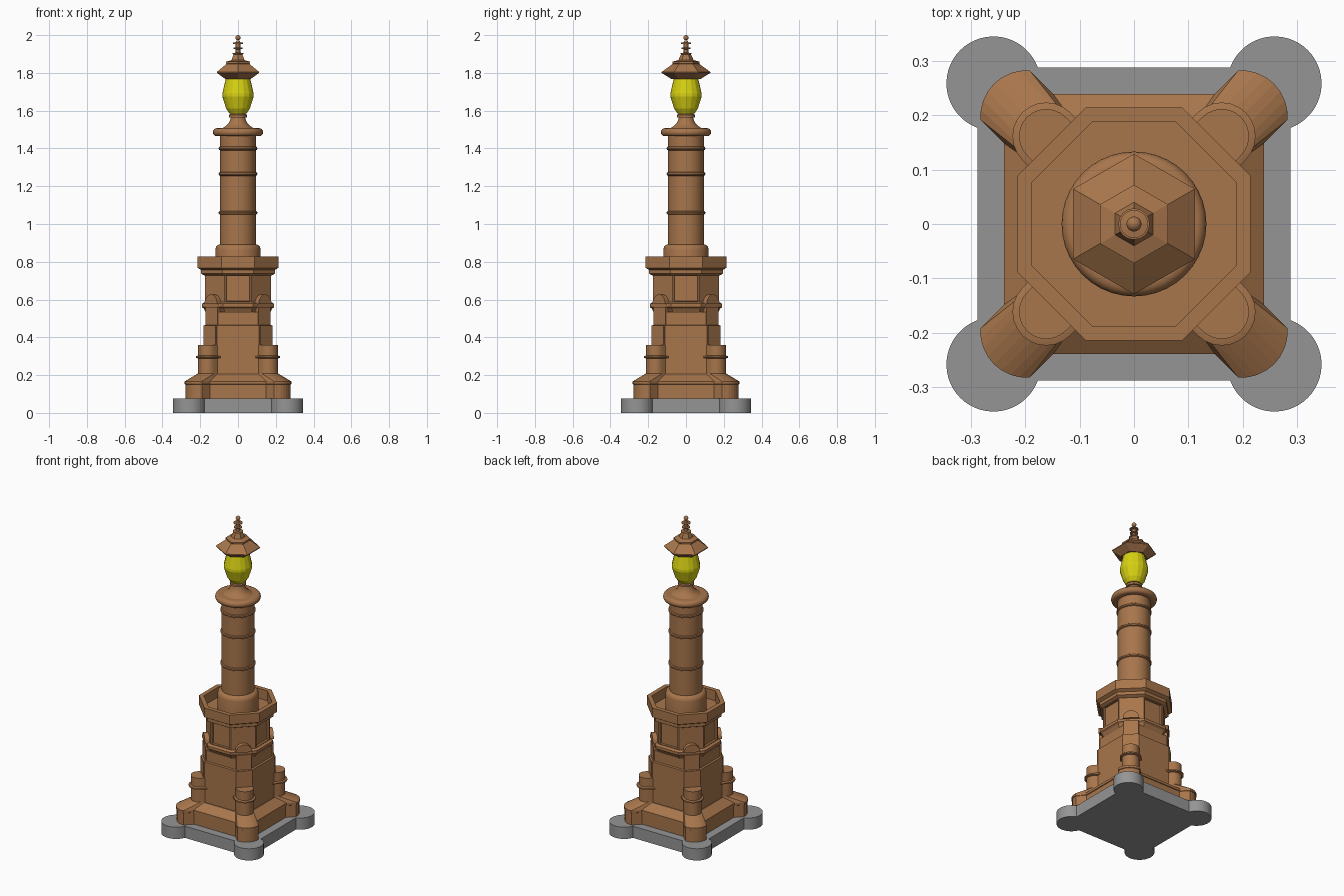
import bpy, bmesh, math
from mathutils import Matrix, Vector

if "Cube" in bpy.data.objects:
    bpy.data.objects.remove(bpy.data.objects["Cube"])


def material(name, rgb):
    m = bpy.data.materials.new(name)
    m.diffuse_color = (*rgb, 1)
    m.use_nodes = True
    m.node_tree.nodes["Principled BSDF"].inputs["Base Color"].default_value = m.diffuse_color
    return m


BROWN = material("brown stone", (0.39, 0.18, 0.072))
GREY = material("grey stone", (0.30, 0.30, 0.30))
YELLOW = material("yellow glass", (0.68, 0.64, 0.006))


def finish(bm, name, mat, smooth=False):
    bmesh.ops.recalc_face_normals(bm, faces=bm.faces[:])
    me = bpy.data.meshes.new(name)
    bm.to_mesh(me)
    bm.free()
    ob = bpy.data.objects.new(name, me)
    bpy.context.collection.objects.link(ob)
    me.materials.append(mat)
    if smooth:
        bpy.ops.object.select_all(action='DESELECT')
        ob.select_set(True)
        bpy.context.view_layer.objects.active = ob
        bpy.ops.object.shade_smooth_by_angle(angle=math.radians(35))
    return ob


def add_loft(bm, rings, matrix=Matrix()):
    """Skin a stack of equal-length rings and cap both ends."""
    loops = [[bm.verts.new(matrix @ Vector(p)) for p in r] for r in rings]
    n = len(loops[0])
    for a, b in zip(loops, loops[1:]):
        for i in range(n):
            j = (i + 1) % n
            bm.faces.new((a[i], a[j], b[j], b[i]))
    bm.faces.new(loops[0][::-1])
    bm.faces.new(loops[-1])


def circle(r, z, n, phase=0.0):
    return [(r * math.cos(phase + math.tau * i / n),
             r * math.sin(phase + math.tau * i / n), z) for i in range(n)]


def lathe(name, profile, n, mat, phase=0.0, smooth=False):
    bm = bmesh.new()
    add_loft(bm, [circle(r, z, n, phase) for r, z in profile])
    return finish(bm, name, mat, smooth)


def octagon(h, z):
    return circle(h / math.cos(math.pi / 8), z, 8, math.pi / 8)


def chamfered(h, e, z):
    """Square of half width h, with flats ending at +-e."""
    return [(h, -e, z), (h, e, z), (e, h, z), (-e, h, z),
            (-h, e, z), (-h, -e, z), (-e, -h, z), (e, -h, z)]


def round_end(c, r, w, z, n=8):
    """Bar along +x from the core, closed by an arc about x = c."""
    a = math.asin(min(1, w / r))
    arc = [(c + r * math.cos(-a + 2 * a * i / n),
            r * math.sin(-a + 2 * a * i / n), z) for i in range(n + 1)]
    return [(0.12, -w, z)] + arc + [(0.12, w, z)]


DIAGONALS = [Matrix.Rotation(math.radians(45 + 90 * k), 4, 'Z') for k in range(4)]

# grey foundation: outline of a square with a round lobe on each corner
C, R, H = 0.258, 0.0865, 0.287
reach = math.sqrt(R * R - (H - C) ** 2)
a0 = -math.pi / 2 - math.atan2(H - C, reach) + math.pi / 2
a0 = math.atan2(-reach, H - C)
a1 = math.atan2(H - C, -reach)
a1 = a1 if a1 > a0 else a1 + math.tau
outline = []
for k in range(4):
    turn = Matrix.Rotation(math.pi / 2 * k, 2)
    for i in range(33):
        t = a0 + (a1 - a0) * i / 32
        outline.append(turn @ Vector((C + R * math.cos(t), C + R * math.sin(t))))
bm = bmesh.new()
add_loft(bm, [[(p.x, p.y, z) for p in outline] for z in (0, 0.075)])
finish(bm, "foundation", GREY, True)

# square plinth with sloped top
bm = bmesh.new()
add_loft(bm, [chamfered(h, h - 0.06, z) for h, z in
              ((0.235, 0.075), (0.235, 0.15), (0.239, 0.152), (0.239, 0.167), (0.185, 0.205))])
finish(bm, "plinth", BROWN)

# main body, stepping in and ending in a cornice
bm = bmesh.new()
add_loft(bm, [chamfered(h, h * 0.62, z) for h, z in
              ((0.18, 0.19), (0.18, 0.463), (0.169, 0.466), (0.169, 0.535))])
finish(bm, "body", BROWN)
bm = bmesh.new()
add_loft(bm, [octagon(h, z) for h, z in
              ((0.169, 0.53), (0.182, 0.553), (0.191, 0.56), (0.191, 0.578), (0.176, 0.586))])
finish(bm, "cornice", BROWN)

# panelled drum: sunk panels on the four main faces
bm = bmesh.new()
add_loft(bm, [octagon(0.175, z) for z in (0.58, 0.735)])
bmesh.ops.recalc_face_normals(bm, faces=bm.faces[:])
sides = [f for f in bm.faces if max(abs(f.normal.x), abs(f.normal.y)) > 0.95]
bmesh.ops.inset_individual(bm, faces=sides, thickness=0.014, depth=0)
bmesh.ops.inset_individual(bm, faces=sides, thickness=0.002, depth=-0.012)
finish(bm, "panelled_drum", BROWN)

# parapet: flared underside, upright wall and hollow top
bm = bmesh.new()
add_loft(bm, [octagon(h, z) for h, z in
              ((0.178, 0.728), (0.195, 0.737), (0.195, 0.757), (0.214, 0.768),
               (0.214, 0.828), (0.187, 0.828), (0.187, 0.765))])
finish(bm, "parapet", BROWN)

# corner buttresses: flared foot, round tower with ring, pilaster, rounded cap
bm = bmesh.new()
for m in DIAGONALS:
    add_loft(bm, [round_end(*s) for s in
                  ((0.277, 0.083, 0.062, 0.075), (0.277, 0.083, 0.062, 0.15),
                   (0.279, 0.085, 0.064, 0.152), (0.279, 0.085, 0.064, 0.167),
                   (0.228, 0.052, 0.0519, 0.208))], m)
finish(bm, "buttress_feet", BROWN)
bm = bmesh.new()
for m in DIAGONALS:
    add_loft(bm, [round_end(0.228, r, r, z, 12) for r, z in ((0.05, 0.2), (0.05, 0.36))], m)
    add_loft(bm, [round_end(0.228, r, r, z, 12) for r, z in
                  ((0.05, 0.288), (0.062, 0.292), (0.062, 0.3), (0.05, 0.304))], m)
finish(bm, "buttress_towers", BROWN, True)
bm = bmesh.new()
for m in DIAGONALS:
    for u, w, z0, z1 in ((0.212, 0.045, 0.35, 0.463), (0.2, 0.045, 0.46, 0.56)):
        add_loft(bm, [[(0.12, -w, z), (u, -w, z), (u, w, z), (0.12, w, z)]
                      for z in (z0, z1)], m)
finish(bm, "pilasters", BROWN)
bm = bmesh.new()
for m in DIAGONALS:
    add_loft(bm, [[(u, 0.048 * math.cos(math.pi * i / 12),
                    0.577 + 0.05 * math.sin(math.pi * i / 12)) for i in range(13)]
                  for u in (0.13, 0.203)], m)
finish(bm, "rounded_caps", BROWN, True)

# column with its base drum, bands and capital
lathe("column_base", [(0.12, 0.76), (0.12, 0.865), (0.116, 0.88), (0.105, 0.89), (0.095, 0.892)],
      40, BROWN, smooth=True)
lathe("column", [(0.095, 0.88), (0.095, 1.48)], 40, BROWN, smooth=True)
for i, z in enumerate((1.06, 1.265, 1.4)):
    lathe(f"column_band_{i + 1}", [(0.09, z - 0.011)] + [
        (0.094 + 0.009 * math.cos(t), z + 0.01 * math.sin(t))
        for t in (-1.4, -0.7, 0, 0.7, 1.4)] + [(0.09, z + 0.011)], 40, BROWN, smooth=True)
rim = [(0.113 + 0.02 * math.cos(t), 1.486 + 0.021 * math.sin(t))
       for t in [-math.pi / 2 + math.pi * i / 8 for i in range(9)]]
lathe("capital", [(0.09, 1.465)] + rim + [(0.085, 1.507)], 40, BROWN, smooth=True)
lathe("lamp_stem", [(0.088, 1.505), (0.065, 1.518), (0.05, 1.533), (0.042, 1.55), (0.038, 1.563),
                    (0.047, 1.565), (0.047, 1.578), (0.04, 1.583), (0.04, 1.593)],
      32, BROWN, smooth=True)

# yellow lantern glass
lathe("lantern_glass", [(0.045, 1.585), (0.063, 1.612), (0.083, 1.675), (0.083, 1.69),
                        (0.066, 1.765), (0.066, 1.79)], 16, YELLOW)

# hexagonal roof with little upper roof
lathe("lantern_roof", [(0.078, 1.768), (0.129, 1.8), (0.129, 1.805), (0.07, 1.848), (0.072, 1.85),
                       (0.072, 1.859), (0.04, 1.868), (0.026, 1.9)], 6, BROWN, phase=math.pi / 6)

# finial: turned spindle with discs and a ball
spindle = [(0.014, 1.89)]
for z, r in ((1.902, 0.029), (1.93, 0.024), (1.957, 0.026)):
    spindle += [(0.012, z - 0.005), (r, z - 0.003), (r, z + 0.003), (0.012, z + 0.005)]
spindle += [(0.008, 1.972)]
lathe("finial_spindle", spindle, 16, BROWN, smooth=True)
lathe("finial_ball", [(0.0135 * math.sin(t) + 0.0003, 1.9865 - 0.0135 * math.cos(t))
                      for t in [math.pi * i / 10 for i in range(11)]], 16, BROWN, smooth=True)
